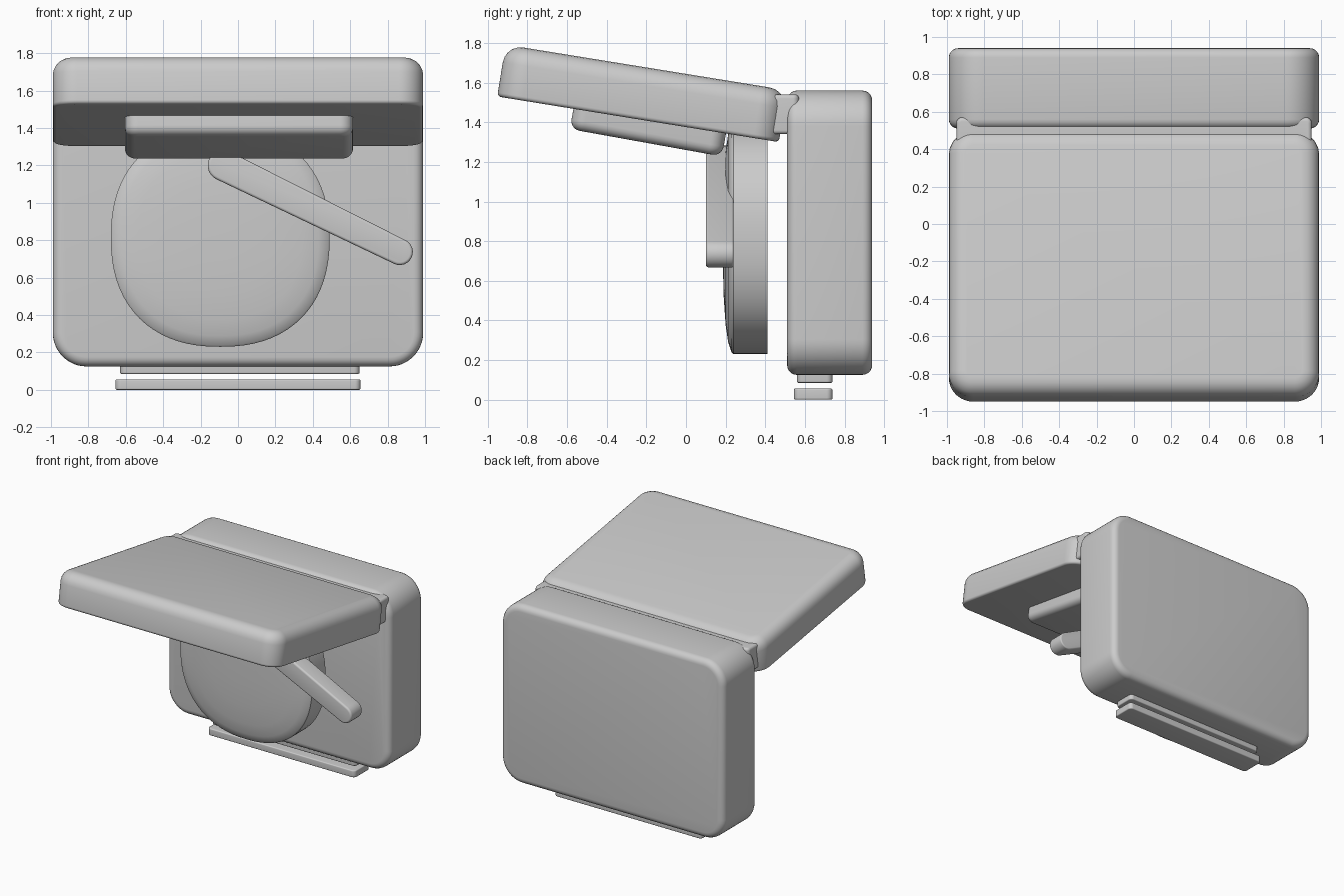
import bpy, bmesh
from math import sin, cos, pi, radians, copysign
from mathutils import Matrix, Vector

if "Cube" in bpy.data.objects:
    bpy.data.objects.remove(bpy.data.objects["Cube"])


def finish(name, bm, matrix=Matrix(), angle=35):
    bmesh.ops.recalc_face_normals(bm, faces=bm.faces)
    bm.transform(matrix)
    me = bpy.data.meshes.new(name)
    bm.to_mesh(me)
    bm.free()
    ob = bpy.data.objects.new(name, me)
    bpy.context.collection.objects.link(ob)
    bpy.ops.object.select_all(action='DESELECT')
    ob.select_set(True)
    bpy.context.view_layer.objects.active = ob
    bpy.ops.object.shade_smooth_by_angle(angle=radians(angle))
    return ob


def arc(cx, cy, r, a0, a1, n=12):
    return [(cx + r * cos(radians(a0 + (a1 - a0) * i / n)),
             cy + r * sin(radians(a0 + (a1 - a0) * i / n))) for i in range(n + 1)]


def rounded_rect(w, h, r):
    x, y = w / 2 - r, h / 2 - r
    return (arc(x, y, r, 0, 90) + arc(-x, y, r, 90, 180)
            + arc(-x, -y, r, 180, 270) + arc(x, -y, r, 270, 360))


def slab(name, outline, thick, bevel_low, bevel_high, matrix):
    """Extruded outline, centred on its thickness, with rounded rims."""
    bm = bmesh.new()
    lo = [bm.verts.new((x, y, -thick / 2)) for x, y in outline]
    hi = [bm.verts.new((x, y, thick / 2)) for x, y in outline]
    bm.faces.new(lo)
    bm.faces.new(hi)
    n = len(lo)
    for i in range(n):
        j = (i + 1) % n
        bm.faces.new((lo[i], lo[j], hi[j], hi[i]))
    bmesh.ops.recalc_face_normals(bm, faces=bm.faces)
    for z, b in ((-thick / 2, bevel_low), (thick / 2, bevel_high)):
        if b:
            rim = [e for e in bm.edges if all(abs(v.co.z - z) < 1e-5 for v in e.verts)]
            bmesh.ops.bevel(bm, geom=rim, offset=b, segments=5, profile=0.5,
                            affect='EDGES', clamp_overlap=False)
    return finish(name, bm, matrix)


def place(x, y, z, tilt=0):
    return Matrix.Translation((x, y, z)) @ Matrix.Rotation(radians(tilt), 4, 'X')


# Main case, standing upright behind everything
slab("case", rounded_rect(1.98, 1.435, 0.18), 0.43, 0.05, 0.05,
     place(0, 0.725, 0.8425, 90))

# Raised lid, tilted down toward the case
TILT = -9.2
a = radians(-TILT)
up = Vector((0, sin(a), cos(a)))
lid_mid = Vector((0, -0.242, 1.415)) + up * 0.1325
slab("lid", rounded_rect(1.98, 1.44, 0.13), 0.265, 0.02, 0.09, place(*lid_mid, TILT))

# Hinge strip between lid and case
slab("hinge", rounded_rect(1.9, 0.2, 0.03), 0.2, 0.02, 0.02, place(0, 0.47, 1.44))

# Pad below the lid
slab("lid_pad", rounded_rect(1.22, 0.78, 0.07), 0.2, 0.05, 0,
     place(0.005, -0.185, 1.395, -10.2))

# Rounded drum with a gently domed front
bm = bmesh.new()
N = 72
rings = []
for s, y in ((1, 0.412), (1, 0.24), (0.985, 0.23), (0.9, 0.213),
             (0.75, 0.2), (0.5, 0.19), (0.2, 0.186)):
    ring = []
    for i in range(N):
        c, d = cos(2 * pi * i / N), sin(2 * pi * i / N)
        ring.append(bm.verts.new((-0.095 + 0.585 * s * copysign(abs(c) ** 0.87, c), y,
                                  0.815 + 0.585 * s * copysign(abs(d) ** 0.87, d))))
    rings.append(ring)
for p, q in zip(rings, rings[1:]):
    for i in range(N):
        bm.faces.new((p[i], p[(i + 1) % N], q[(i + 1) % N], q[i]))
bm.faces.new(rings[0])
bm.faces.new(rings[-1])
finish("drum", bm)

# Slanted arm across the drum
arm = arc(0.865, 0.737, 0.07, -115, 65) + arc(-0.08, 1.2, 0.082, 65, 245)
slab("arm", arm, 0.14, 0.01, 0.015, place(0, 0.17, 0, 90))

# Two-layer foot with an open gap
slab("foot_upper", rounded_rect(1.28, 0.18, 0.03), 0.06, 0.008, 0, place(0.01, 0.65, 0.115))
slab("foot_lower", rounded_rect(1.31, 0.195, 0.03), 0.056, 0.008, 0.008, place(0, 0.642, 0.028))
